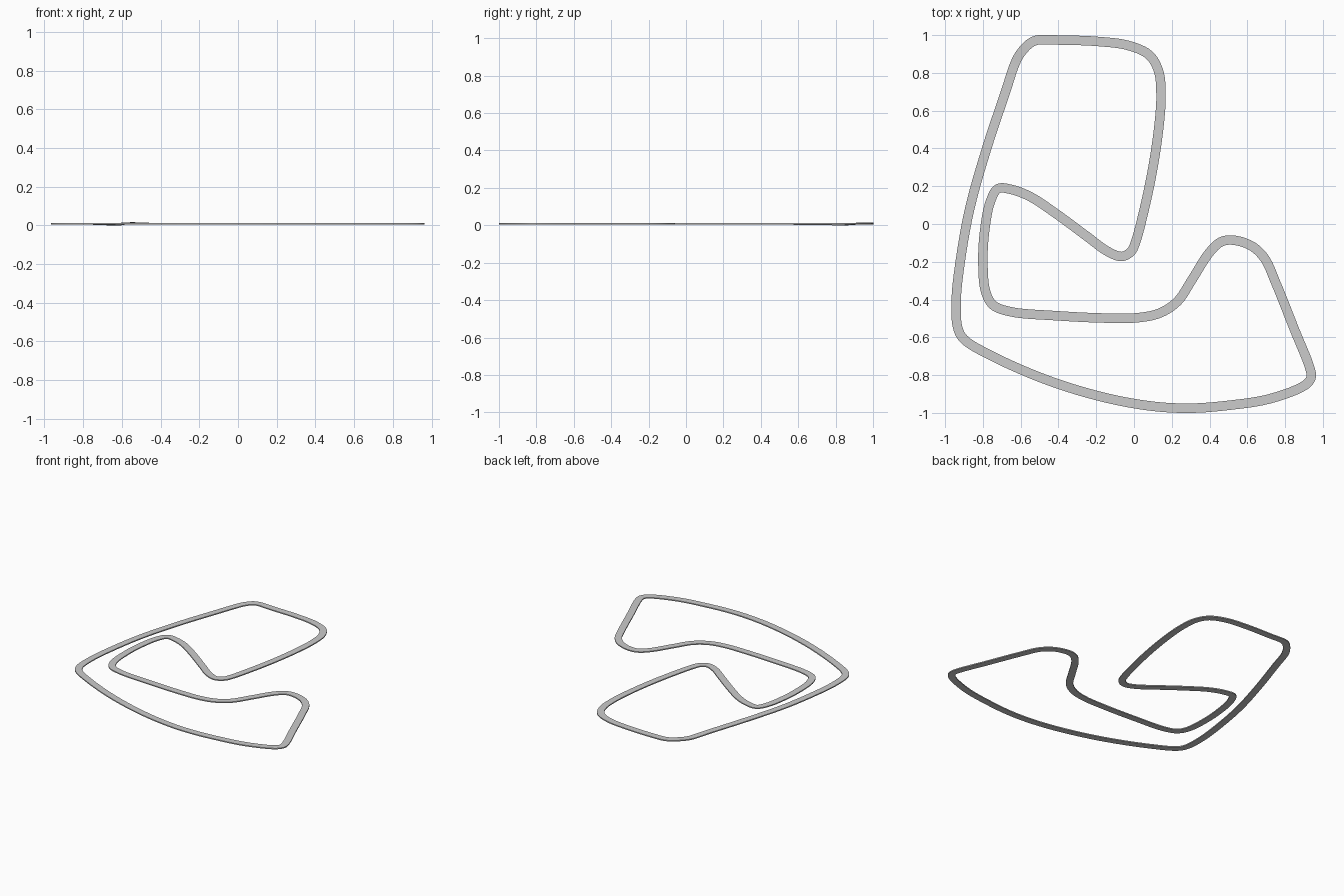
import bpy, bmesh
from mathutils import Vector

if "Cube" in bpy.data.objects:
    bpy.data.objects.remove(bpy.data.objects["Cube"])

WIDTH, BOTTOM, THICK, STEPS = 0.05, 0.004, 0.008, 6

# Centre line of the circuit, clockwise from the top left corner
PATH = [
    (-.51, .974), (-.40, .974), (-.20, .967), (-.03, .945), (.08, .895), (.13, .81),
    (.143, .68), (.13, .50), (.095, .27), (.05, .06), (.01, -.09), (-.015, -.145),
    (-.065, -.172), (-.14, -.145), (-.25, -.065), (-.42, .06), (-.55, .145),
    (-.65, .183), (-.72, .187), (-.76, .12), (-.79, -.03), (-.80, -.20),
    (-.785, -.36), (-.745, -.43), (-.65, -.465), (-.42, -.485), (-.15, -.498),
    (.03, -.495), (.14, -.47), (.23, -.41), (.31, -.29), (.40, -.15), (.46, -.095),
    (.52, -.085), (.62, -.115), (.69, -.18), (.75, -.31), (.85, -.56), (.93, -.76),
    (.938, -.81), (.91, -.85), (.72, -.925), (.50, -.96), (.30, -.975), (.10, -.965),
    (-.15, -.92), (-.45, -.83), (-.75, -.70), (-.90, -.61), (-.933, -.55),
    (-.941, -.40), (-.92, -.20), (-.87, .08), (-.78, .40), (-.68, .70), (-.63, .85),
    (-.60, .905), (-.55, .957)]
# Slight dip and crest near the top left corner
LIFT = {0: .003, 54: -.002, 55: -.004, 56: 0, 57: .004}


def spline(pts, steps):
    """Closed centripetal Catmull-Rom curve through pts."""
    out, n = [], len(pts)
    for i in range(n):
        p = [pts[(i + k) % n] for k in (-1, 0, 1, 2)]
        t = [0.0]
        for a, b in zip(p, p[1:]):
            t.append(t[-1] + (b - a).length ** 0.5)

        def mix(a, b, i0, i1, u):
            return a.lerp(b, (u - t[i0]) / (t[i1] - t[i0]))
        for s in range(steps):
            u = t[1] + (t[2] - t[1]) * s / steps
            a = [mix(p[k], p[k + 1], k, k + 1, u) for k in range(3)]
            b = [mix(a[k], a[k + 1], k, k + 2, u) for k in range(2)]
            out.append(mix(b[0], b[1], 1, 2, u))
    return out


centre = spline([Vector((x, y, BOTTOM + LIFT.get(i, 0))) for i, (x, y) in enumerate(PATH)], STEPS)

# Sweep a thin rectangular section along the centre line
bm = bmesh.new()
rings = []
for i, c in enumerate(centre):
    d = centre[(i + 1) % len(centre)] - centre[i - 1]
    side = Vector((-d.y, d.x, 0)).normalized() * WIDTH / 2
    up = Vector((0, 0, THICK))
    rings.append([bm.verts.new(v) for v in (c - side, c + side, c + side + up, c - side + up)])
for i, a in enumerate(rings):
    b = rings[(i + 1) % len(rings)]
    for k in range(4):
        bm.faces.new((a[k], a[(k + 1) % 4], b[(k + 1) % 4], b[k]))
bmesh.ops.recalc_face_normals(bm, faces=bm.faces)

mesh = bpy.data.meshes.new("track")
bm.to_mesh(mesh)
bm.free()
track = bpy.data.objects.new("track", mesh)
bpy.context.collection.objects.link(track)
bpy.context.view_layer.objects.active = track
track.select_set(True)
bpy.ops.object.shade_smooth_by_angle()
